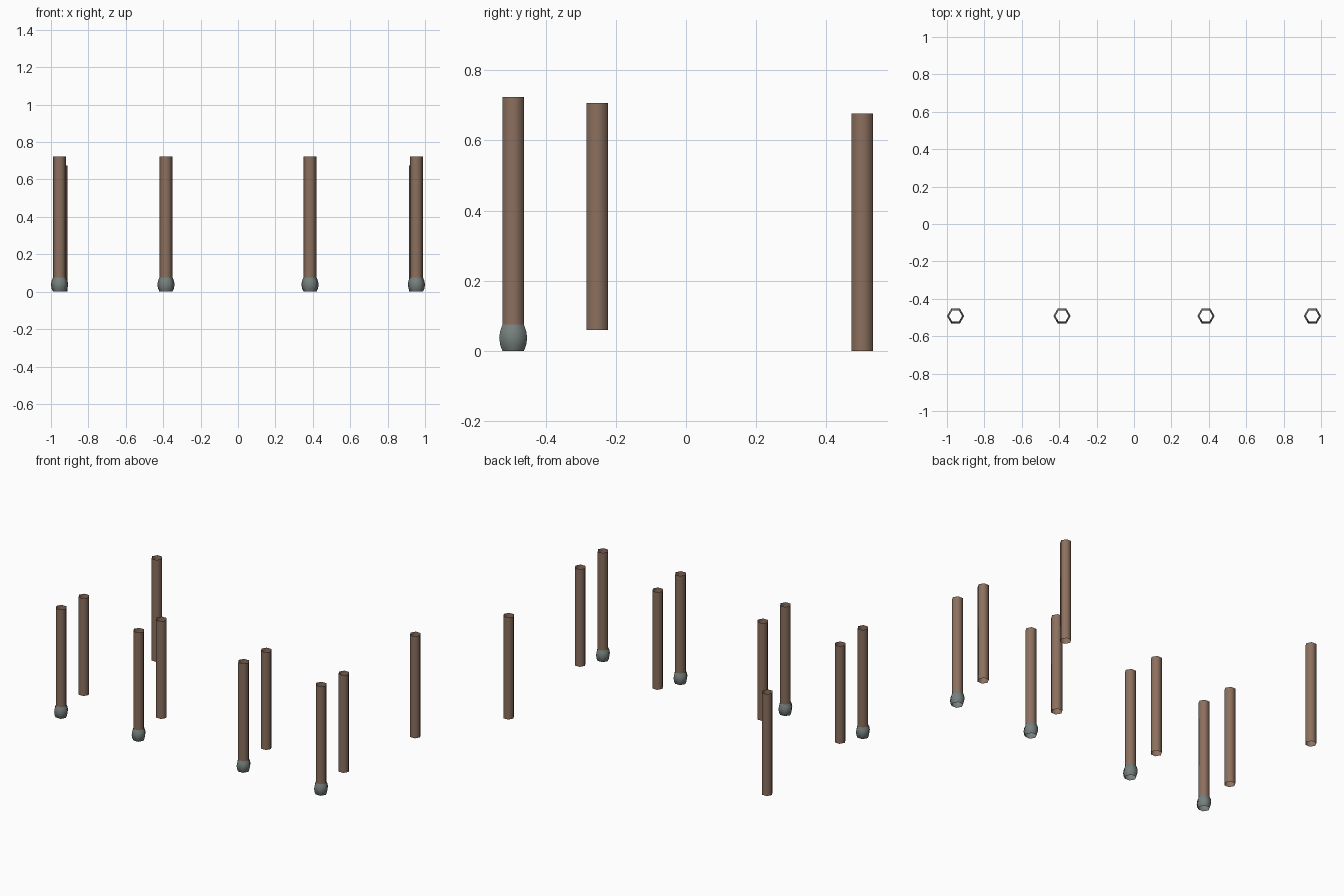
import bpy, math

if "Cube" in bpy.data.objects:
    bpy.data.objects.remove(bpy.data.objects["Cube"])

def material(name, rgb):
    m = bpy.data.materials.new(name)
    m.diffuse_color = (*rgb, 1)
    m.use_nodes = True
    m.node_tree.nodes["Principled BSDF"].inputs["Base Color"].default_value = m.diffuse_color
    return m

WOOD = material("brown wood", (0.262, 0.162, 0.114))
METAL = material("grey metal", (0.181, 0.216, 0.205))
SIDES = 6

def lathe(name, x, y, profile, mat):
    """Open-ended, smooth six-sided tube from (radius, z) pairs."""
    verts = [(x + r * math.cos(2 * math.pi * i / SIDES),
              y + r * math.sin(2 * math.pi * i / SIDES), z)
             for r, z in profile for i in range(SIDES)]
    faces = []
    for k in range(len(profile) - 1):
        a, b = k * SIDES, (k + 1) * SIDES
        for i in range(SIDES):
            j = (i + 1) % SIDES
            faces.append((a + i, a + j, b + j, b + i))
    me = bpy.data.meshes.new(name)
    me.from_pydata(verts, [], faces)
    me.materials.append(mat)
    for p in me.polygons:
        p.use_smooth = True
    ob = bpy.data.objects.new(name, me)
    bpy.context.collection.objects.link(ob)
    return ob

R = 0.035
FOOT = [(R, 0), (0.0425, 0.017), (0.046, 0.038), (0.0425, 0.058), (R, 0.076)]

# front legs with barrel feet, and shorter raised middle legs behind them
for x in (-0.954, -0.385, 0.385, 0.954):
    lathe("front_foot", x, -0.492, FOOT, METAL)
    lathe("front_leg", x, -0.492, [(R, 0.076), (R, 0.724)], WOOD)
    lathe("middle_leg", x, -0.253, [(R, 0.06), (R, 0.707)], WOOD)

# plain back legs
for x in (-0.947, 0.95):
    lathe("back_leg", x, 0.502, [(R, 0), (R, 0.676)], WOOD)
